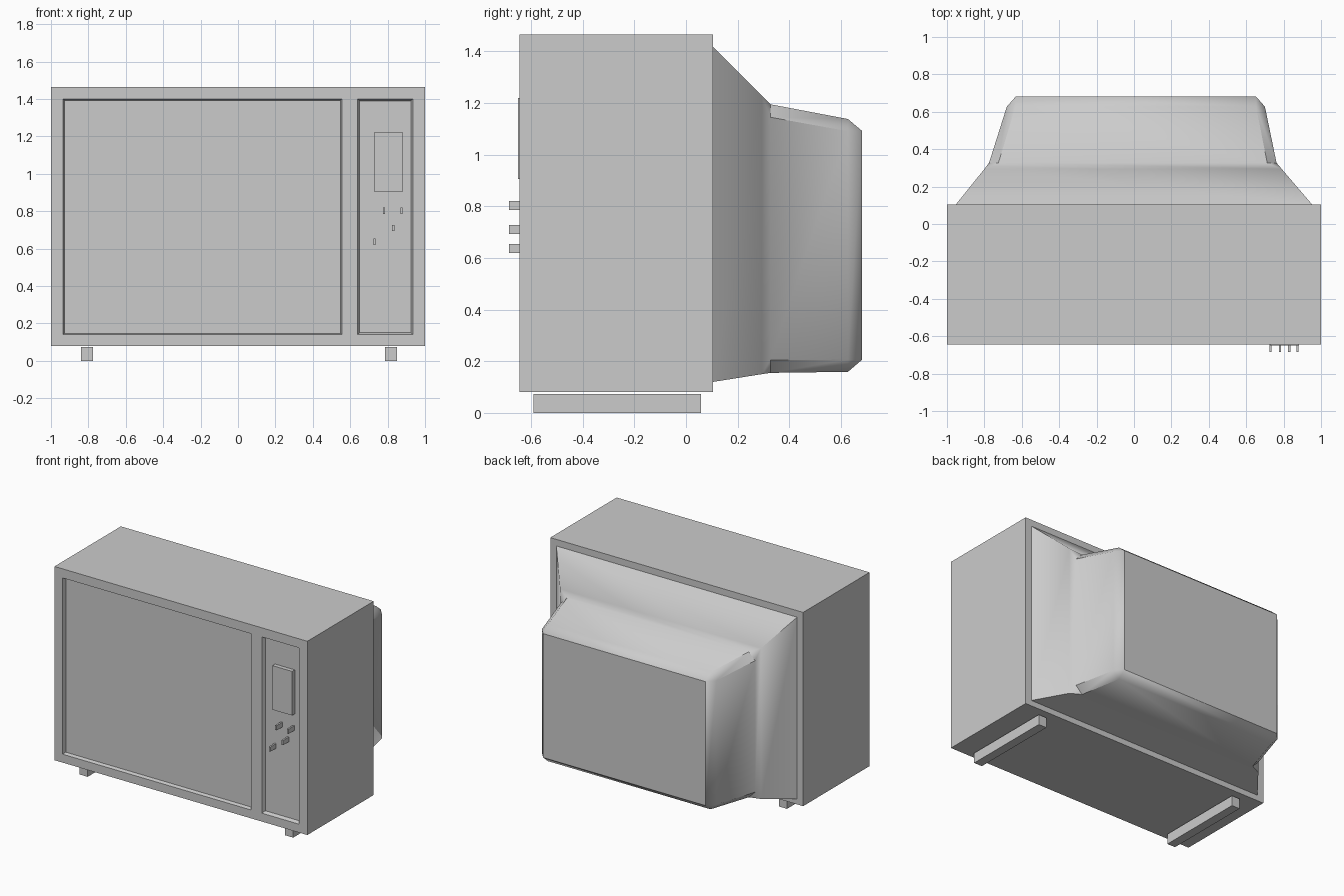
import bpy, bmesh
from mathutils import Vector

if "Cube" in bpy.data.objects:
    bpy.data.objects.remove(bpy.data.objects["Cube"])


def finish(name, bm):
    bmesh.ops.recalc_face_normals(bm, faces=bm.faces)
    mesh = bpy.data.meshes.new(name)
    bm.to_mesh(mesh)
    bm.free()
    obj = bpy.data.objects.new(name, mesh)
    bpy.context.collection.objects.link(obj)
    return obj


def box(name, lo, hi):
    bm = bmesh.new()
    bmesh.ops.create_cube(bm, size=1)
    lo, hi = Vector(lo), Vector(hi)
    for v in bm.verts:
        v.co = (lo + hi) / 2 + v.co * (hi - lo)
    return finish(name, bm)


FRONT, BACK = -0.645, 0.105

# Cabinet: front grid, pulled back into a box, with screen and control recesses
xs = [-1, -0.935, 0.555, 0.64, 0.935, 1]
zs = [0.08, 0.14, 1.40, 1.465]
bm = bmesh.new()
grid = [[bm.verts.new((x, FRONT, z)) for z in zs] for x in xs]
cells = {}
for i in range(len(xs) - 1):
    for k in range(len(zs) - 1):
        cells[i, k] = bm.faces.new((grid[i][k], grid[i + 1][k],
                                    grid[i + 1][k + 1], grid[i][k + 1]))
bm.normal_update()
rim = [e for e in bm.edges if e.is_boundary]
ext = bmesh.ops.extrude_edge_only(bm, edges=rim)["geom"]
for v in ext:
    if isinstance(v, bmesh.types.BMVert):
        v.co.y = BACK
back_edges = [e for e in bm.edges if e.is_boundary]
bmesh.ops.contextual_create(bm, geom=back_edges)
bmesh.ops.recalc_face_normals(bm, faces=bm.faces)
for cell, border in ((cells[1, 1], 0.01), (cells[3, 1], 0.015)):
    bmesh.ops.inset_individual(bm, faces=[cell], thickness=border, depth=-0.025)
finish("cabinet", bm)

# Rear housing: lofted rings (y, x min, x max, z min, z max, corner chamfer)
rings = [
    (BACK, -0.952, 0.952, 0.12, 1.418, 0),
    (0.294, -0.80, 0.79, 0.15, 1.228, 0),
    (0.327, -0.775, 0.762, 0.155, 1.195, 0.05),
    (0.627, -0.68, 0.70, 0.159, 1.138, 0.047),
    (0.682, -0.632, 0.652, 0.206, 1.092, 0),
]
bm = bmesh.new()
loops = []
for y, x0, x1, z0, z1, c in rings:
    pts = [(x0 + c, z0), (x1 - c, z0), (x1, z0 + c), (x1, z1 - c),
           (x1 - c, z1), (x0 + c, z1), (x0, z1 - c), (x0, z0 + c)]
    loops.append([bm.verts.new((x, y, z)) for x, z in pts])
for a, b in zip(loops, loops[1:]):
    for i in range(8):
        j = (i + 1) % 8
        bm.faces.new((a[i], a[j], b[j], b[i]))
bm.faces.new(loops[-1])
bm.faces.new(loops[0][::-1])
bmesh.ops.remove_doubles(bm, verts=bm.verts, dist=1e-4)
housing = finish("rear_housing", bm)
bpy.context.view_layer.objects.active = housing
housing.select_set(True)
bpy.ops.object.shade_smooth_by_angle(angle=0.7)

# Control plate and small square knobs
box("control_plate", (0.727, -0.65, 0.905), (0.883, -0.615, 1.22))
for n, (x, z) in enumerate([(0.78, 0.803), (0.874, 0.803), (0.83, 0.71), (0.73, 0.637)]):
    box(f"knob_{n + 1}", (x - 0.006, -0.685, z - 0.017), (x + 0.006, -0.615, z + 0.017))

# Runner feet
for side, x in (("left", -0.808), ("right", 0.818)):
    box(f"{side}_foot", (x - 0.032, -0.59, 0), (x + 0.032, 0.058, 0.073))
